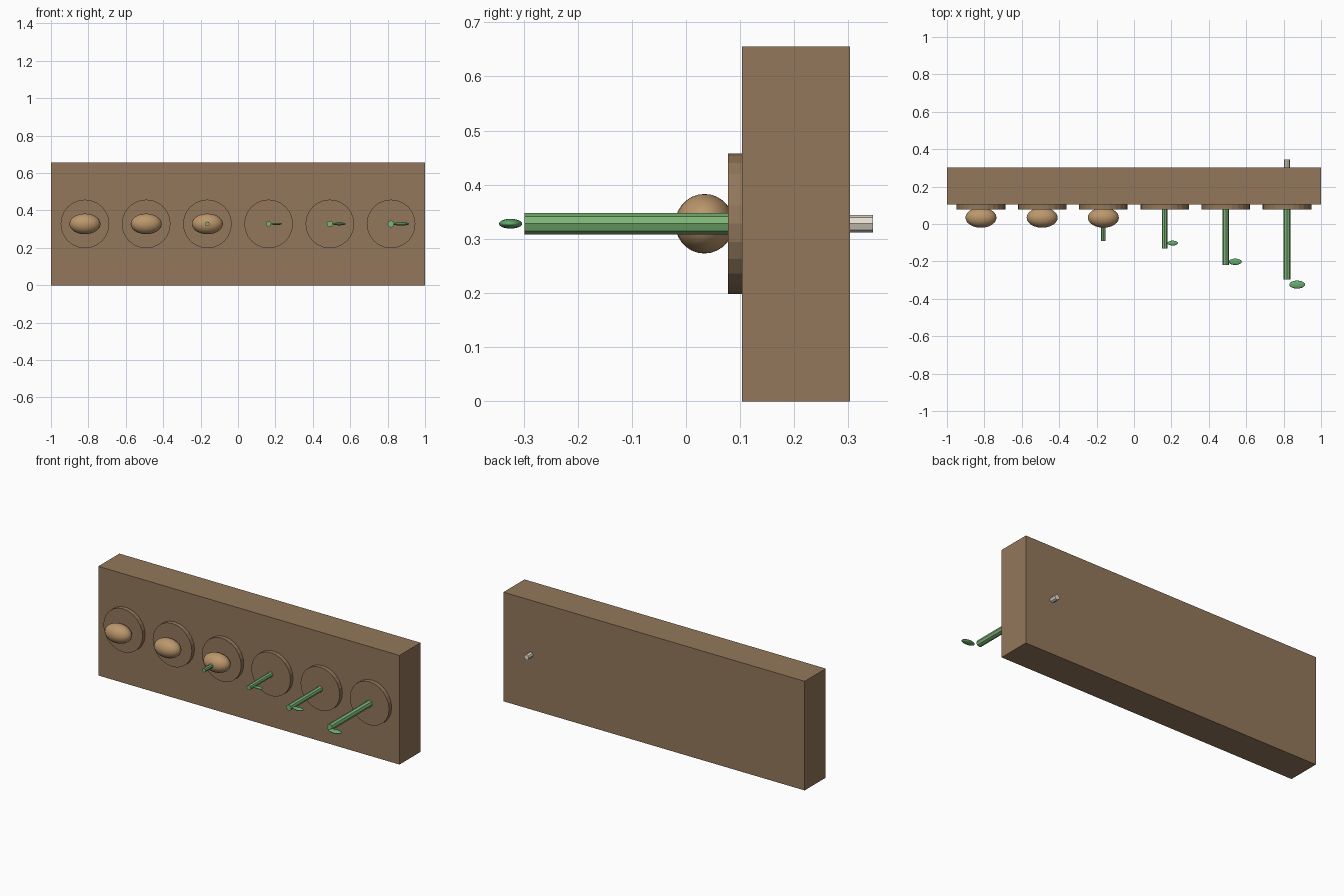
import bpy
import math

if "Cube" in bpy.data.objects:
    bpy.data.objects.remove(bpy.data.objects["Cube"])

Z = 0.328          # height of the row of growth stages
STEP = 0.3273      # spacing between stages


def material(name, rgb):
    m = bpy.data.materials.new(name)
    m.diffuse_color = (*rgb, 1)
    m.use_nodes = True
    m.node_tree.nodes["Principled BSDF"].inputs["Base Color"].default_value = m.diffuse_color
    return m


WOOD = material("soil_brown", (0.29, 0.185, 0.105))
SEED = material("seed_tan", (0.50, 0.31, 0.15))
GREEN = material("sprout_green", (0.20, 0.46, 0.18))
LEAF = material("leaf_green", (0.13, 0.42, 0.16))
ROOT = material("root_cream", (0.78, 0.73, 0.62))


def finish(name, mat):
    ob = bpy.context.object
    ob.name = name
    ob.data.materials.append(mat)
    return ob


def rod(name, x, y0, y1, radius, sides, mat):
    """Flat-shaded cylinder along y, with a vertex at the top."""
    bpy.ops.mesh.primitive_cylinder_add(
        vertices=sides, radius=radius, depth=y1 - y0,
        location=(x, (y0 + y1) / 2, Z), rotation=(math.pi / 2, 0, 0))
    return finish(name, mat)


def ellipsoid(name, x, y, radii, mat):
    bpy.ops.mesh.primitive_uv_sphere_add(
        segments=24, ring_count=14, radius=1, location=(x, y, Z))
    ob = finish(name, mat)
    ob.scale = radii
    bpy.ops.object.transform_apply(location=False, rotation=False, scale=True)
    bpy.ops.object.shade_smooth()
    return ob


# backing block
bpy.ops.mesh.primitive_cube_add(size=1, location=(0, 0.203, 0.3275))
block = finish("backing_block", WOOD)
block.scale = (2, 0.2, 0.655)

# stages: (has seed, stem tip y, stem radius, leaf (dx, y, radii))
stages = [
    (True, None, 0, None),
    (True, None, 0, None),
    (True, -0.09, 0.012, None),
    (False, -0.132, 0.0145, (0.043, -0.102, (0.028, 0.013, 0.006))),
    (False, -0.22, 0.017, (0.05, -0.202, (0.035, 0.017, 0.0075))),
    (False, -0.298, 0.0195, (0.054, -0.324, (0.042, 0.0213, 0.009))),
]

for i, (seed, tip, radius, leaf) in enumerate(stages):
    x = (i - 2.5) * STEP
    n = i + 1
    rod(f"disc_{n}", x, 0.078, 0.113, 0.13, 24, WOOD)
    if seed:
        ellipsoid(f"seed_{n}", x, 0.034, (0.083, 0.054, 0.055), SEED)
    if tip is not None:
        rod(f"stem_{n}", x, tip, 0.09, radius, 8, GREEN)
    if leaf:
        dx, y, radii = leaf
        ellipsoid(f"leaf_{n}", x + dx, y, radii, LEAF)

# root tip of the last stage, poking out of the back
rod("root_tip", 2.5 * STEP, 0.25, 0.345, 0.016, 8, ROOT)
